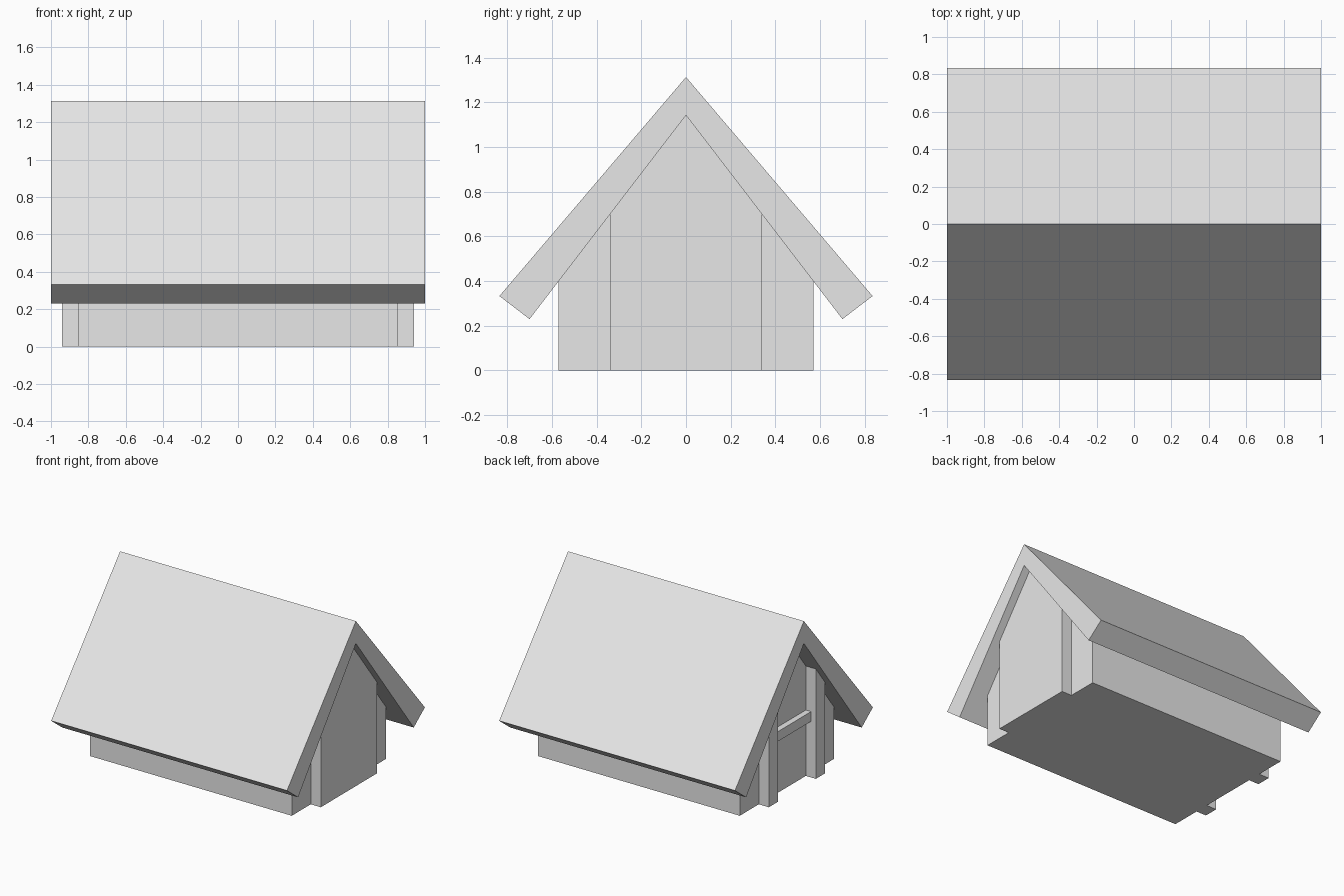
import bpy
import bmesh

cube = bpy.data.objects.get("Cube")
if cube:
    bpy.data.objects.remove(cube, do_unlink=True)

# Single plain colour
grey = bpy.data.materials.new("plain grey")
grey.use_nodes = True
grey.diffuse_color = (0.8, 0.8, 0.8, 1)
grey.node_tree.nodes["Principled BSDF"].inputs["Base Color"].default_value = (0.8, 0.8, 0.8, 1)

APEX = 1.142      # inner peak under the roof
PITCH = 1.303     # slope of the roof underside
WALL_X = 0.855    # end walls
PORCH_X = 0.94    # outer face of the end projections
PORCH_Y = 0.34    # half width of the end projections
POST_W = 0.11


def under_roof(y):
    """Height just inside the roof underside."""
    return APEX + 0.005 - PITCH * abs(y)


def extrude_x(name, profile, x0, x1):
    """Extrude a (y, z) profile along x."""
    bm = bmesh.new()
    face = bm.faces.new([bm.verts.new((x0, y, z)) for y, z in profile])
    grown = bmesh.ops.extrude_face_region(bm, geom=[face])
    moved = [v for v in grown["geom"] if isinstance(v, bmesh.types.BMVert)]
    bmesh.ops.translate(bm, verts=moved, vec=(x1 - x0, 0, 0))
    bmesh.ops.recalc_face_normals(bm, faces=bm.faces)
    mesh = bpy.data.meshes.new(name)
    bm.to_mesh(mesh)
    bm.free()
    mesh.materials.append(grey)
    obj = bpy.data.objects.new(name, mesh)
    bpy.context.collection.objects.link(obj)
    return obj


def gable(half):
    """House-shaped profile that fits under the roof."""
    return [(-half, 0), (half, 0), (half, under_roof(half)),
            (0, under_roof(0)), (-half, under_roof(half))]


# Roof: thick inverted V with square-cut eaves
extrude_x("roof", [(0, 1.313), (0.835, 0.333), (0.7, 0.23), (0, APEX),
                   (-0.7, 0.23), (-0.835, 0.333)], -1, 1)

# House body and the solid projection on one end
extrude_x("house_body", gable(0.57), -WALL_X, WALL_X)
extrude_x("end_projection", gable(PORCH_Y), WALL_X - 0.02, PORCH_X)

# Door posts on the other end, cut to the roof slope
for name, side in (("left_post", 1), ("right_post", -1)):
    inner, outer = side * (PORCH_Y - POST_W), side * PORCH_Y
    extrude_x(name, [(inner, 0), (outer, 0), (outer, under_roof(outer)),
                     (inner, under_roof(inner))], -PORCH_X, -WALL_X + 0.02)

# Crossbar between the posts
bar = PORCH_Y - POST_W + 0.01
extrude_x("crossbar", [(-bar, 0.43), (bar, 0.43), (bar, 0.505), (-bar, 0.505)],
          -0.9, -WALL_X + 0.02)
